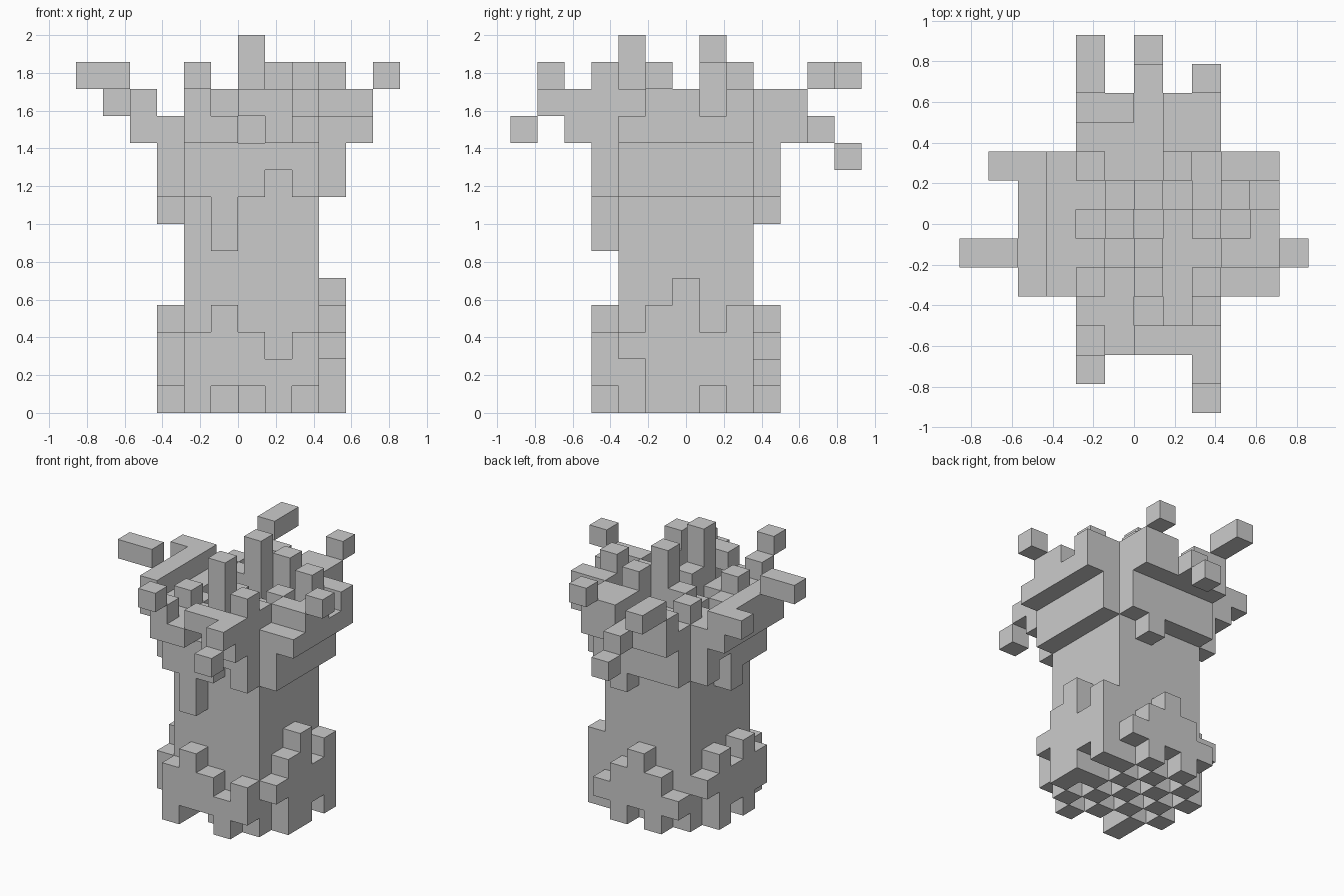
import bpy
import bmesh

if "Cube" in bpy.data.objects:
    bpy.data.objects.remove(bpy.data.objects["Cube"], do_unlink=True)

UNIT = 2 / 14  # edge of one block

bark = bpy.data.materials.new("plain_grey")
bark.use_nodes = True
bark.diffuse_color = (0.6, 0.6, 0.6, 1)
bark.node_tree.nodes["Principled BSDF"].inputs["Base Color"].default_value = (0.6, 0.6, 0.6, 1)

taken = set()  # every block is used once


def column(cells, x, y, low, high):
    """Stack blocks from low up to high."""
    for z in range(low, high):
        if (x, y, z) not in taken:
            taken.add((x, y, z))
            cells.add((x, y, z))


def build(name, cells):
    """Skin a set of blocks, leaving out faces that touch another block."""
    bm = bmesh.new()
    verts = {}

    def vert(p):
        if p not in verts:
            verts[p] = bm.verts.new(((p[0] - 6) * UNIT, (p[1] - 6.5) * UNIT, p[2] * UNIT))
        return verts[p]

    for cell in cells:
        for axis in range(3):
            u, v = (axis + 1) % 3, (axis + 2) % 3
            for side in (0, 1):
                near = list(cell)
                near[axis] += 2 * side - 1
                if tuple(near) in taken:
                    continue
                ring = []
                for du, dv in ((0, 0), (1, 0), (1, 1), (0, 1)):
                    p = list(cell)
                    p[axis] += side
                    p[u] += du
                    p[v] += dv
                    ring.append(vert(tuple(p)))
                bm.faces.new(ring if side else ring[::-1])
    mesh = bpy.data.meshes.new(name)
    bm.to_mesh(mesh)
    bm.free()
    mesh.materials.append(bark)
    bpy.context.collection.objects.link(bpy.data.objects.new(name, mesh))


parts = {}

# Trunk with a gappy underside
trunk = parts["trunk"] = set()
for x in range(4, 9):
    for y in range(4, 9):
        column(trunk, x, y, (x + y) % 2, 10)

# Root flare: (bottom, top) of each block column on the four sides
roots = parts["root_flare"] = set()
front = [(0, 3), (1, 4), (1, 3), (0, 2), (1, 3)]
back = [(1, 2), (0, 3), (1, 4), (0, 3), (1, 2)]
left = [(2, 3), (0, 4), (0, 5), (1, 3), (0, 4)]
right = [(1, 3), (0, 4), (1, 3), (0, 4), (2, 3)]
for n in range(5):
    column(roots, 4 + n, 3, *front[n])
    column(roots, 4 + n, 9, *back[n])
    column(roots, 9, 4 + n, *left[n])
    column(roots, 3, 4 + n, *right[n])

# Lower collar under the crown
collar = parts["crown_collar"] = set()
for n in range(5):
    column(collar, 4 + n, 3, [8, 6, 8, 9, 8][n], 10)
    column(collar, 4 + n, 9, [8, 8, 8, 7, 8][n], 10)
    column(collar, 9, 4 + n, 8, 10)
    column(collar, 3, 4 + n, [8, 8, 7, 9, 8][n], 10)

# Crown tops, front row to back row; "a" is level 10, "." is empty
crown = parts["crown"] = set()
rows = ["..cbccc..",
        "..bbabd..",
        "cbcbebcbb",
        "cbbacbbcc",
        "cbababcbc",
        "cbbceabdb",
        "cbcbbdbcc",
        "..bbbcc..",
        "..ccbcc.."]
for j, row in enumerate(rows):
    for i, mark in enumerate(row):
        if mark != ".":
            # one front block is undercut
            low = 11 if (i, j) == (4, 0) else 10
            column(crown, i + 2, j + 2, low, 10 + ord(mark) - ord("a"))

# Loose twigs reaching outwards
twigs = parts["twigs"] = set()
for x, y, z in [(0, 5, 12), (1, 5, 12), (1, 8, 11), (11, 5, 12),
                (4, 1, 12), (8, 1, 11), (8, 0, 10),
                (4, 11, 12), (4, 12, 12), (6, 11, 10), (6, 12, 9), (8, 11, 12)]:
    column(twigs, x, y, z, z + 1)

for name, cells in parts.items():
    build(name, cells)
